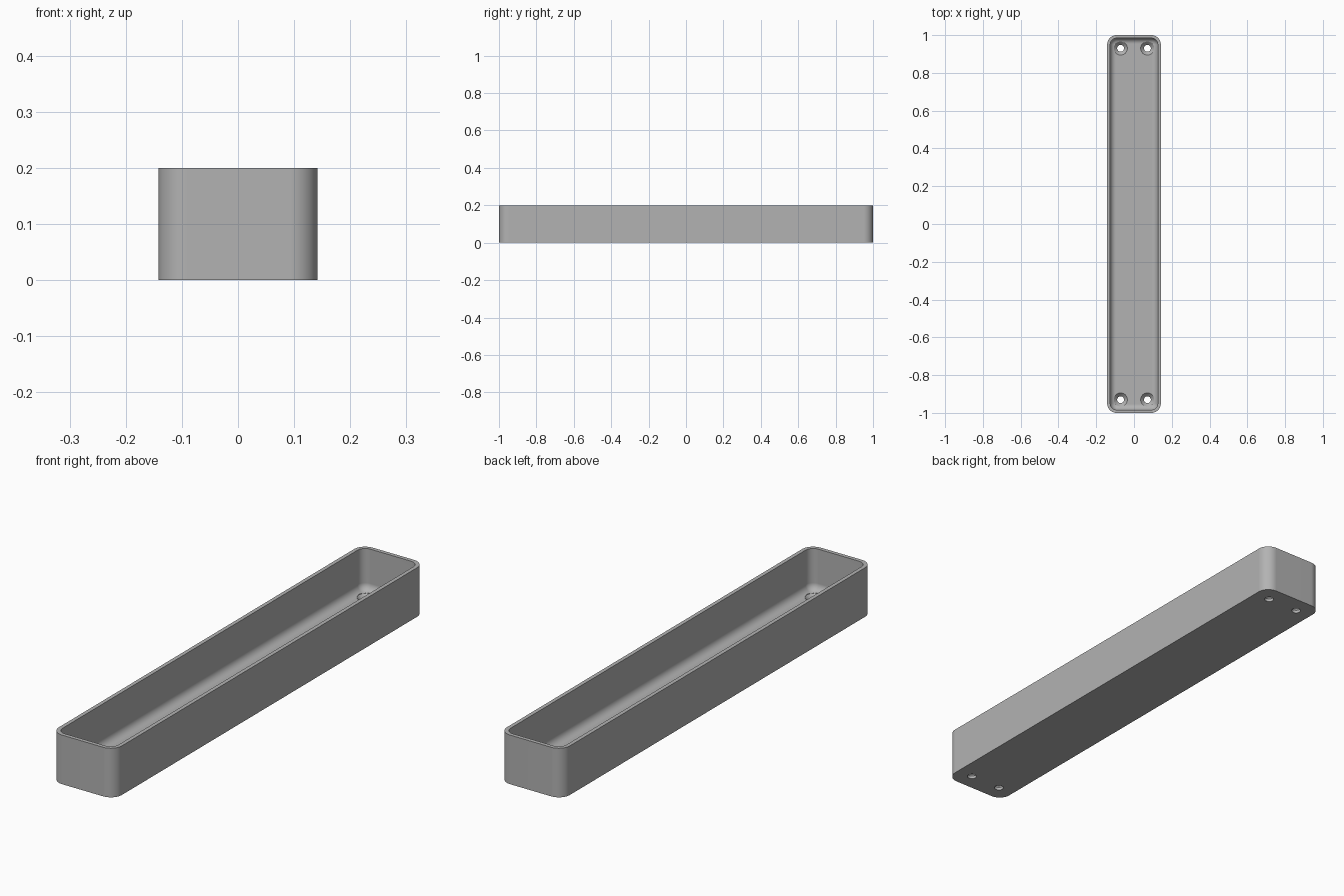
import bpy, bmesh, math

cube = bpy.data.objects.get("Cube")
if cube:
    bpy.data.objects.remove(cube, do_unlink=True)

HALF_X, HALF_Y, HEIGHT = 0.142, 1.0, 0.2
CORNER, WALL, FLOOR, FILLET = 0.05, 0.016, 0.03, 0.03
STEPS = 10

grey = bpy.data.materials.new("plain grey")
grey.use_nodes = True
grey.diffuse_color = (0.45, 0.45, 0.45, 1)
grey.node_tree.nodes["Principled BSDF"].inputs["Base Color"].default_value = grey.diffuse_color


def rounded_loop(bm, inset, z):
    """Rounded rectangle of vertices, inset from the outer wall."""
    r = CORNER - inset
    cx, cy = HALF_X - CORNER, HALF_Y - CORNER
    verts = []
    for q, (sx, sy) in enumerate([(1, 1), (-1, 1), (-1, -1), (1, -1)]):
        for i in range(STEPS + 1):
            a = math.pi / 2 * (q + i / STEPS)
            verts.append(bm.verts.new((sx * cx + r * math.cos(a), sy * cy + r * math.sin(a), z)))
    return verts


def loft(bm, loops):
    """Skin a stack of loops and cap both ends."""
    n = len(loops[0])
    for low, high in zip(loops, loops[1:]):
        for i in range(n):
            j = (i + 1) % n
            bm.faces.new((low[i], low[j], high[j], high[i]))
    bm.faces.new(loops[0][::-1])
    bm.faces.new(loops[-1])


def make_object(name, bm):
    bmesh.ops.recalc_face_normals(bm, faces=bm.faces)
    mesh = bpy.data.meshes.new(name)
    bm.to_mesh(mesh)
    bm.free()
    mesh.materials.append(grey)
    obj = bpy.data.objects.new(name, mesh)
    bpy.context.collection.objects.link(obj)
    return obj


# Tray: outer wall, rim, inner wall and filleted floor
bm = bmesh.new()
profile = [(0, 0), (0, HEIGHT), (WALL, HEIGHT)]
for i in range(STEPS + 1):
    a = math.pi / 2 * i / STEPS
    profile.append((WALL + FILLET * (1 - math.cos(a)), FLOOR + FILLET * (1 - math.sin(a))))
loft(bm, [rounded_loop(bm, inset, z) for inset, z in profile])
tray = make_object("tray", bm)

# Countersunk screw holes near the four corners
bm = bmesh.new()
hole_profile = [(0.018, -0.02), (0.018, 0.012), (0.036, FLOOR), (0.036, FLOOR + 0.03)]
for x in (-0.071, 0.071):
    for y in (-0.93, 0.93):
        rings = [[bm.verts.new((x + r * math.cos(math.tau * k / 32),
                                y + r * math.sin(math.tau * k / 32), z)) for k in range(32)]
                 for r, z in hole_profile]
        loft(bm, rings)
holes = make_object("screw_hole_cutter", bm)
holes.hide_render = True

cut = tray.modifiers.new("screw holes", 'BOOLEAN')
cut.operation = 'DIFFERENCE'
cut.solver = 'EXACT'
cut.object = holes
bpy.ops.object.select_all(action='DESELECT')
tray.select_set(True)
bpy.context.view_layer.objects.active = tray
bpy.ops.object.modifier_apply(modifier=cut.name)
bpy.data.objects.remove(holes, do_unlink=True)

# Smooth rounded corners, crisp rim and hole edges
bpy.ops.object.shade_smooth_by_angle(angle=math.radians(30))
weighted = tray.modifiers.new("flat face shading", 'WEIGHTED_NORMAL')
weighted.keep_sharp = True
